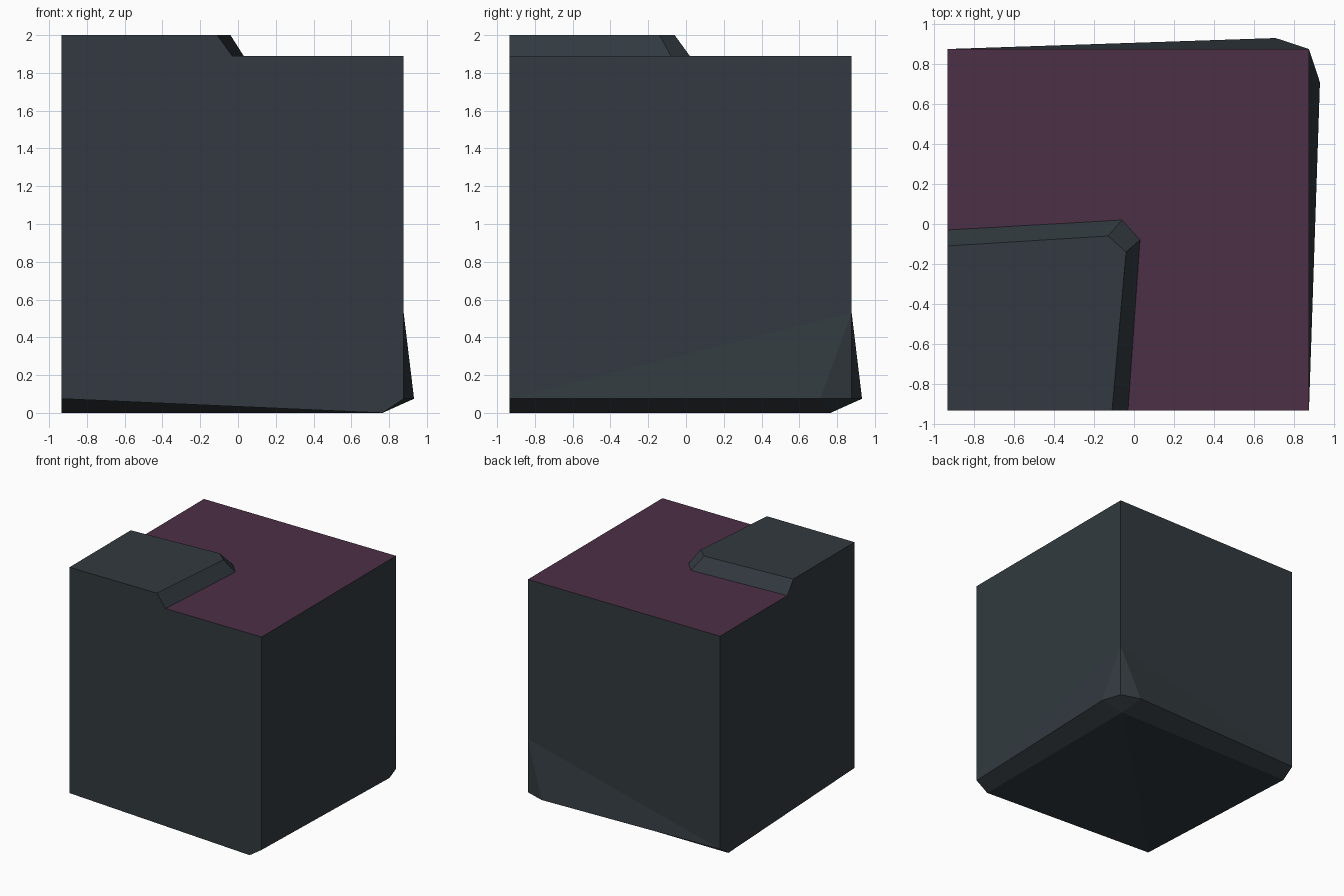
import bpy, bmesh
from mathutils import Vector

if "Cube" in bpy.data.objects:
    bpy.data.objects.remove(bpy.data.objects["Cube"])


def material(name, rgb):
    m = bpy.data.materials.new(name)
    m.diffuse_color = (*rgb, 1)
    m.use_nodes = True
    m.node_tree.nodes["Principled BSDF"].inputs["Base Color"].default_value = m.diffuse_color
    return m


rock = material("slate rock", (0.032, 0.042, 0.050))
ground = material("plum ground", (0.072, 0.029, 0.060))


def build(name, polys, mats, inside):
    """Make an object from polygons, turning every face away from an inside point."""
    bm = bmesh.new()
    for poly in polys:
        f = bm.faces.new([bm.verts.new(p) for p in poly])
        f.normal_update()
        if f.normal.dot(f.calc_center_median() - Vector(inside)) < 0:
            f.normal_flip()
        # level ground on top takes the second colour
        if len(mats) > 1 and f.normal.z > 0.9:
            f.material_index = 1
    bmesh.ops.remove_doubles(bm, verts=bm.verts, dist=0.0005)
    me = bpy.data.meshes.new(name)
    bm.to_mesh(me)
    bm.free()
    for m in mats:
        me.materials.append(m)
    ob = bpy.data.objects.new(name, me)
    bpy.context.collection.objects.link(ob)
    return ob


def swap(p):
    """Mirror across the x = y diagonal."""
    return (p[1], p[0], p[2])


L, R, T = -0.935, 0.877, 1.89      # left/front limit, right/back limit, ground height

# plateau outline: foot (on the ground) and rim (at the top)
foot = [(L, -0.03, T), (-0.06, 0.02, T), (0.03, -0.08, T), (-0.03, L, T)]
rim = [(L, -0.11, 2), (-0.13, -0.06, 2), (-0.04, -0.14, 2), (-0.11, L, 2)]

# main block: right half and its diagonal mirror
A, B = (R, L, T), (R, R, T)
C, D = (R, R, 0.53), (R, R, 0.075)
E, F = (0.932, 0.71, 0.075), (R, L, 0.075)
P, Q, S = (L, L, 0.075), (0.765, L, 0.0), (0.765, 0.765, 0.0)
half = [
    [A, F, C, B],                     # cliff wall
    [F, E, C], [E, D, C],             # flared foot
    [F, E, S, Q], [E, D, S],          # bottom chamfer
    [P, Q, S],                        # underside
    [(L, L, T), P, Q, F, A],          # cut side
]
polys = half + [[swap(p) for p in poly] for poly in half]
polys.append(foot + [A, B, swap(A)])  # L-shaped ground around the plateau
build("cliff_block", polys, [rock, ground], (0, 0, 1))

# raised plateau with sloped edges, open underneath
corner_foot, corner_rim = (L, L, T), (L, L, 2)
ring_f, ring_r = foot + [corner_foot], rim + [corner_rim]
sides = [[ring_f[i], ring_f[(i + 1) % 5], ring_r[(i + 1) % 5], ring_r[i]] for i in range(5)]
build("plateau", sides + [ring_r], [rock], (-0.5, -0.5, 1.9))
